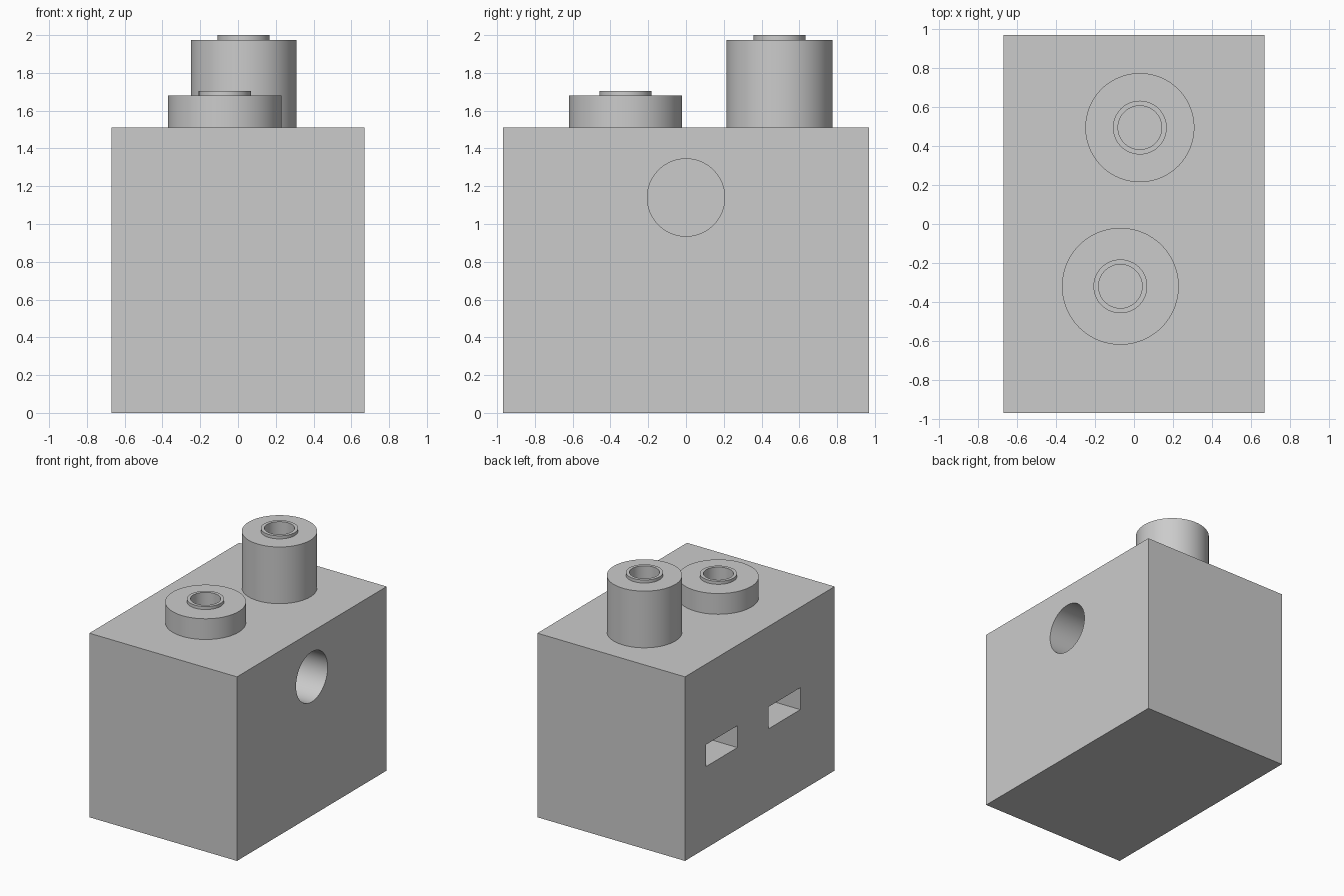
import bpy, bmesh, math
from mathutils import Matrix, Vector

if "Cube" in bpy.data.objects:
    bpy.data.objects.remove(bpy.data.objects["Cube"])

grey = bpy.data.materials.new("plain grey")
grey.use_nodes = True
grey.diffuse_color = (0.6, 0.6, 0.6, 1)
grey.node_tree.nodes["Principled BSDF"].inputs["Base Color"].default_value = (0.6, 0.6, 0.6, 1)

BLOCK_TOP = 1.51
BORE = 0.112
SIDES = 96


def finish(name, bm):
    bmesh.ops.recalc_face_normals(bm, faces=bm.faces)
    mesh = bpy.data.meshes.new(name)
    bm.to_mesh(mesh)
    bm.free()
    mesh.materials.append(grey)
    obj = bpy.data.objects.new(name, mesh)
    bpy.context.collection.objects.link(obj)
    return obj


def box(name, low, high):
    low, high = Vector(low), Vector(high)
    bm = bmesh.new()
    size = Matrix.Diagonal((*(high - low), 1))
    bmesh.ops.create_cube(bm, size=1, matrix=Matrix.Translation((low + high) / 2) @ size)
    return finish(name, bm)


def rod(name, radius, length, centre, turn=Matrix()):
    bm = bmesh.new()
    bmesh.ops.create_cone(bm, cap_ends=True, segments=SIDES, radius1=radius, radius2=radius,
                          depth=length, matrix=Matrix.Translation(centre) @ turn)
    return finish(name, bm)


def smooth(obj):
    bpy.ops.object.select_all(action='DESELECT')
    obj.select_set(True)
    bpy.context.view_layer.objects.active = obj
    bpy.ops.object.shade_smooth_by_angle(angle=math.radians(30))


def cut(target, cutter):
    mod = target.modifiers.new("cut", 'BOOLEAN')
    mod.operation = 'DIFFERENCE'
    mod.solver = 'EXACT'
    mod.object = cutter
    bpy.context.view_layer.objects.active = target
    bpy.ops.object.modifier_apply(modifier=mod.name)
    bpy.data.objects.remove(cutter)


def standoff(name, x, y, radius, top):
    # Lathed tube with a narrow raised lip around the bore
    lip, lip_top = 0.138, top + 0.025
    profile = [(radius, BLOCK_TOP), (radius, top), (lip, top),
               (lip, lip_top), (BORE, lip_top), (BORE, BLOCK_TOP)]
    bm = bmesh.new()
    verts = [bm.verts.new((r, 0, z)) for r, z in profile]
    edges = [bm.edges.new(pair) for pair in zip(verts, verts[1:])]
    bmesh.ops.spin(bm, geom=verts + edges, cent=(0, 0, 0), axis=(0, 0, 1),
                   angle=math.tau, steps=SIDES)
    bmesh.ops.remove_doubles(bm, verts=bm.verts, dist=0.0005)
    bmesh.ops.translate(bm, verts=bm.verts, vec=(x, y, 0))
    smooth(finish(name, bm))


# Main block with a round side socket
block = box("block", (-0.67, -0.97, 0), (0.67, 0.97, BLOCK_TOP))
cut(block, rod("socket_cutter", 0.205, 1.0, (0.37, 0, 1.14), Matrix.Rotation(math.pi / 2, 4, 'Y')))

# Standoffs, each with a screw bore and a nut slot opening on the right side
for name, x, y, radius, top in (("front_standoff", -0.07, -0.32, 0.3, 1.68),
                                ("rear_standoff", 0.03, 0.495, 0.28, 1.975)):
    standoff(name, x, y, radius, top)
    cut(block, rod("bore_cutter", BORE, 1.2, (x, y, 1.1)))
    cut(block, box("slot_cutter", (-0.8, y - 0.205, 0.67), (x + 0.22, y + 0.205, 0.85)))
smooth(block)
